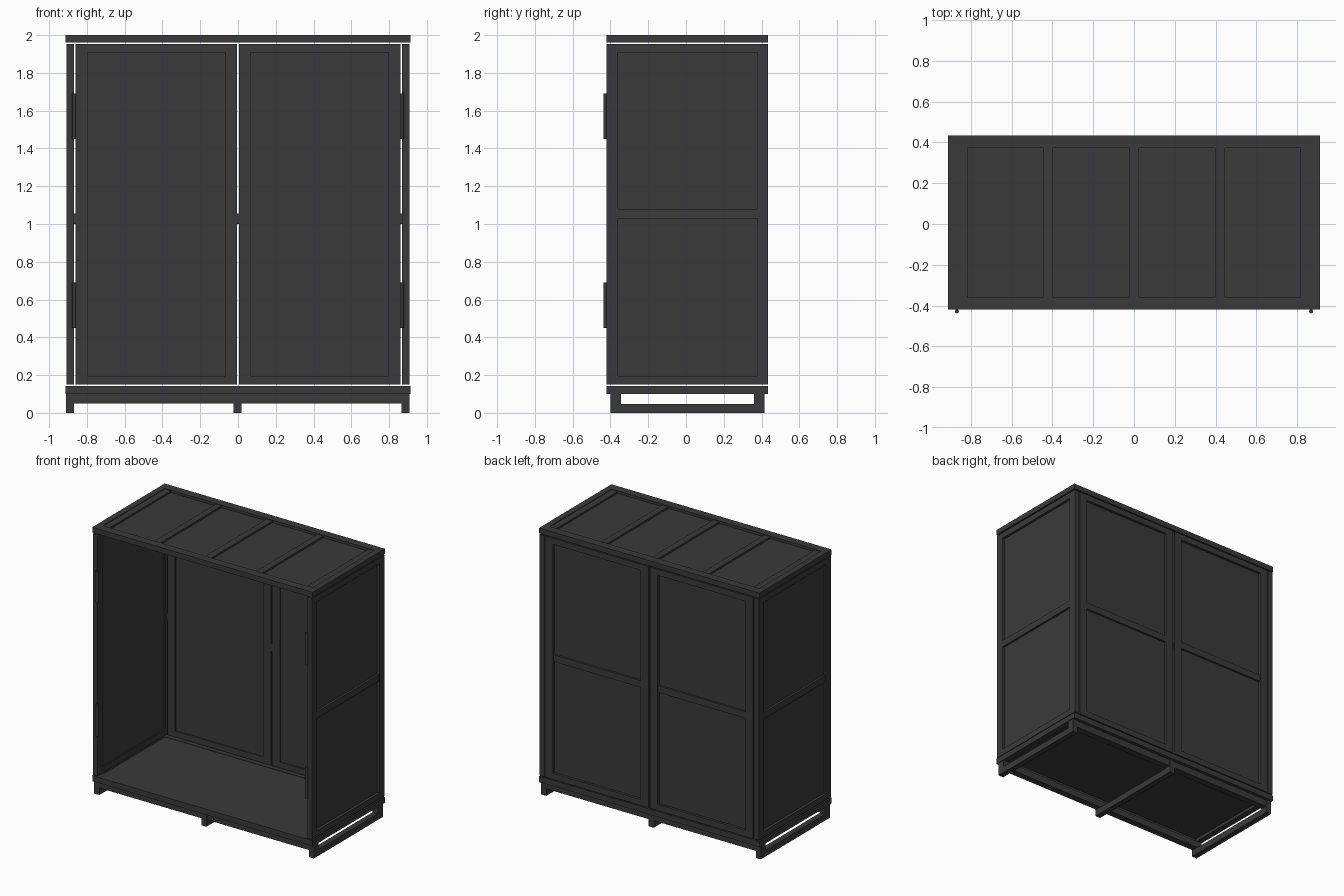
import bpy, bmesh
from mathutils import Vector

if "Cube" in bpy.data.objects:
    bpy.data.objects.remove(bpy.data.objects["Cube"])

dark = bpy.data.materials.new("dark_grey")
dark.diffuse_color = (0.042, 0.042, 0.042, 1)
dark.use_nodes = True
dark.node_tree.nodes["Principled BSDF"].inputs["Base Color"].default_value = dark.diffuse_color


def finish(name, bm):
    bmesh.ops.recalc_face_normals(bm, faces=bm.faces[:])
    me = bpy.data.meshes.new(name)
    bm.to_mesh(me)
    bm.free()
    me.materials.append(dark)
    ob = bpy.data.objects.new(name, me)
    bpy.context.collection.objects.link(ob)
    return ob


def box(name, x, y, z):
    bm = bmesh.new()
    bmesh.ops.create_cube(bm, size=1)
    for v in bm.verts:
        v.co = Vector([(r[0] + r[1]) / 2 + c * (r[1] - r[0])
                       for c, r in zip(v.co, (x, y, z))])
    return finish(name, bm)


def frame(name, axis, x, y, z, bu, bv):
    """Rectangular ring with its opening along axis; bu, bv are the border widths."""
    r = (x, y, z)
    ui, vi = [i for i in range(3) if i != axis]
    bm = bmesh.new()

    def loop(du, dv, w):
        out = []
        for a, b in ((0, 0), (1, 0), (1, 1), (0, 1)):
            co = [0, 0, 0]
            co[axis] = r[axis][w]
            co[ui] = r[ui][a] + (du if a == 0 else -du)
            co[vi] = r[vi][b] + (dv if b == 0 else -dv)
            out.append(bm.verts.new(co))
        return out
    loops = [loop(0, 0, 0), loop(0, 0, 1), loop(bu, bv, 1), loop(bu, bv, 0)]
    for k in range(4):
        p, q = loops[k], loops[(k + 1) % 4]
        for i in range(4):
            j = (i + 1) % 4
            bm.faces.new((p[i], p[j], q[j], q[i]))
    return finish(name, bm)


X, Y0, Y1 = 0.912, -0.42, 0.435     # cabinet footprint
ZP = (0.149, 1.953)                 # wall panel height range
ZI = (0.194, 1.908)                 # wall sheet height range
BAR = (1.03, 1.08)                  # middle rail height range

for side, s in (("left", -1), ("right", 1)):
    def mx(a, b):
        return tuple(sorted((s * a, s * b)))
    # side wall: frame, recessed sheet, outer middle rail
    frame(side + "_wall_frame", 0, mx(0.868, 0.908), (Y0, Y1), ZP, 0.06, 0.045)
    box(side + "_wall_sheet", mx(0.877, 0.889), (-0.36, 0.375), ZI)
    box(side + "_wall_rail", mx(0.889, 0.904), (-0.36, 0.375), BAR)
    # back wall panel
    frame(side + "_back_frame", 1, mx(0.005, 0.861), (0.395, Y1), ZP, 0.065, 0.045)
    box(side + "_back_sheet", mx(0.07, 0.796), (0.404, 0.416), ZI)
    box(side + "_back_rail", mx(0.07, 0.796), (0.416, 0.431), BAR)
    box(side + "_corner_clip", mx(0.858, 0.87), (0.40, 0.425), (1.0, 1.055))
    # hinge barrels on the open front
    for level, z in (("lower", 0.57), ("upper", 1.57)):
        bm = bmesh.new()
        bmesh.ops.create_cone(bm, cap_ends=True, segments=16,
                              radius1=0.01, radius2=0.01, depth=0.24)
        bmesh.ops.translate(bm, verts=bm.verts[:], vec=(s * 0.868, -0.428, z))
        finish(f"{side}_{level}_hinge", bm)

box("centre_clip", (-0.009, 0.009), (0.40, 0.425), (1.0, 1.055))

# roof: frame, recessed sheet and cross bars
frame("roof_frame", 2, (-X, X), (Y0, Y1), (1.96, 2.0), 0.045, 0.062)
box("roof_sheet", (-0.867, 0.867), (-0.358, 0.373), (1.969, 1.981))
for i, x in enumerate((-0.842, -0.421, 0, 0.421, 0.842)):
    box(f"roof_bar_{i + 1}", (x - 0.025, x + 0.025), (-0.358, 0.373), (1.981, 1.995))

# base: frame and floor
frame("base_frame", 2, (-X, X), (Y0, Y1), (0.1, 0.142), 0.045, 0.062)
box("floor_sheet", (-0.867, 0.867), (-0.358, 0.373), (0.122, 0.139))

# skids with front and rear cross beams
for name, x in (("left", -0.889), ("middle", -0.003), ("right", 0.887)):
    box(name + "_skid", (x - 0.021, x + 0.021), (-0.40, 0.415), (0, 0.047))
    for end, y in (("front", -0.40), ("rear", 0.36)):
        box(f"{name}_{end}_foot", (x - 0.021, x + 0.021), (y, y + 0.055), (0.047, 0.1))
for end, y in (("front", -0.395), ("rear", 0.36)):
    box(end + "_beam", (-0.868, 0.866), (y, y + 0.05), (0.05, 0.1))
